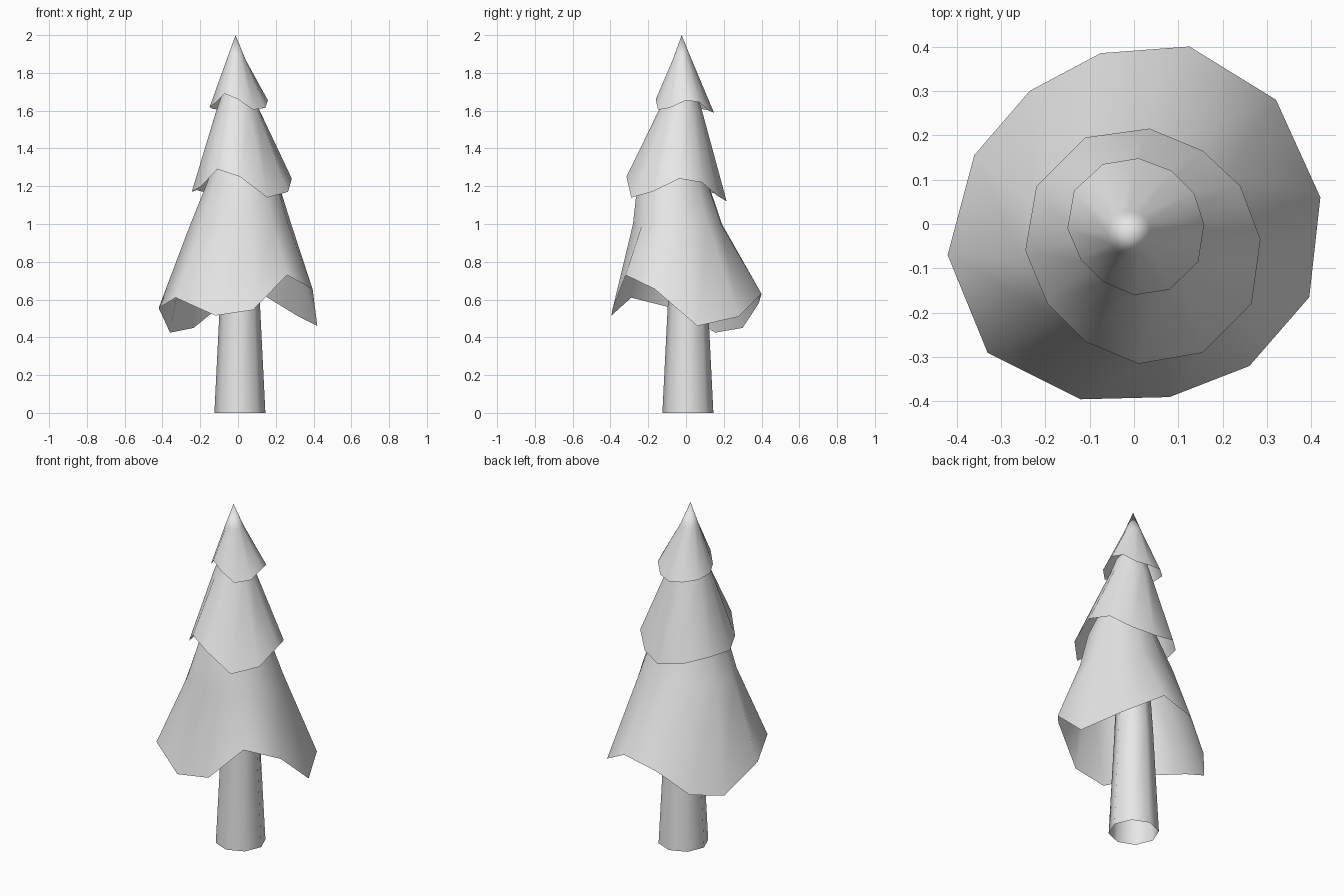
import bpy
import bmesh
import math

cube = bpy.data.objects.get("Cube")
if cube:
    bpy.data.objects.remove(cube, do_unlink=True)

# Single plain material
grey = bpy.data.materials.new("light grey")
grey.use_nodes = True
grey.diffuse_color = (.8, .8, .8, 1)
shader = next(n for n in grey.node_tree.nodes if n.type == "BSDF_PRINCIPLED")
shader.inputs["Base Color"].default_value = grey.diffuse_color


def ring_points(angles, centre, radius_x, radius_y, height):
    """Points of an elliptical ring at the given angles."""
    centre_x, centre_y = centre
    return [(centre_x + radius_x * math.cos(angle),
             centre_y + radius_y * math.sin(angle), height)
            for angle in angles]


def loft(name, rings, apex=None):
    """Open smooth shell through the rings, listed bottom to top."""
    bm = bmesh.new()
    rows = [[bm.verts.new(point) for point in ring] for ring in rings]
    count = len(rows[0])
    for lower, upper in zip(rows, rows[1:]):
        for i in range(count):
            j = (i + 1) % count
            bm.faces.new((lower[i], lower[j], upper[j], upper[i]))
    if apex:
        tip = bm.verts.new(apex)
        for i in range(count):
            bm.faces.new((rows[-1][i], rows[-1][(i + 1) % count], tip))
    for face in bm.faces:
        face.smooth = True
    mesh = bpy.data.meshes.new(name)
    bm.to_mesh(mesh)
    bm.free()
    mesh.materials.append(grey)
    obj = bpy.data.objects.new(name, mesh)
    bpy.context.collection.objects.link(obj)
    return obj


def foliage_tier(name, rim, upper_rings, apex=None):
    """Skirt of foliage from a ragged rim up through narrower rings."""
    middle_x = sum(point[0] for point in rim) / len(rim)
    middle_y = sum(point[1] for point in rim) / len(rim)
    angles = [math.atan2(y - middle_y, x - middle_x) for x, y, z in rim]
    rings = [rim] + [ring_points(angles, *ring) for ring in upper_rings]
    return loft(name, rings, apex)


# Ragged rims, running anticlockwise from the left side
lower_rim = [
    (.42, .06, .46), (.32, .28, .51), (.125, .4, .63), (-.075, .385, .58),
    (-.235, .3, .45), (-.36, .155, .425), (-.42, -.07, .555),
    (-.33, -.29, .61), (-.12, -.395, .515), (.08, -.39, .545),
    (.26, -.32, .73), (.395, -.165, .655)]
middle_rim = [
    (.285, -.035, 1.24), (.24, .085, 1.22), (.155, .165, 1.15),
    (.035, .215, 1.12), (-.11, .195, 1.15), (-.22, .085, 1.18),
    (-.245, -.06, 1.17), (-.195, -.18, 1.2), (-.11, -.265, 1.29),
    (.01, -.315, 1.25), (.155, -.29, 1.14), (.265, -.18, 1.17)]
upper_rim = [
    (.158, 0, 1.655), (.135, .07, 1.645), (.085, .12, 1.6),
    (.01, .148, 1.59), (-.07, .135, 1.6), (-.135, .075, 1.61),
    (-.15, -.01, 1.62), (-.12, -.08, 1.64), (-.07, -.13, 1.69),
    (0, -.16, 1.66), (.08, -.148, 1.605), (.145, -.085, 1.615)]

# Foliage, from the widest skirt to the pointed top
foliage_tier("lower_foliage", lower_rim,
             [((.015, -.045), .27, .24, 1), ((.025, -.07), .19, .19, 1.22),
              ((.02, -.06), .15, .15, 1.33)])
foliage_tier("middle_foliage", middle_rim,
             [((0, -.03), .115, .115, 1.6), ((0, -.025), .08, .08, 1.7)])
foliage_tier("upper_foliage", upper_rim,
             [((-.01, -.02), .05, .05, 1.87)], apex=(-.013, -.023, 2))

# Tapered eight-sided trunk, open at the foot
sides = 8
trunk_angles = [math.tau * i / sides for i in range(sides)]
loft("trunk", [ring_points(trunk_angles, (.01, .01), .135, .135, 0),
               ring_points(trunk_angles, (.01, .01), .105, .105, .6),
               ring_points(trunk_angles, (.01, 0), .08, .08, 1.1)])
